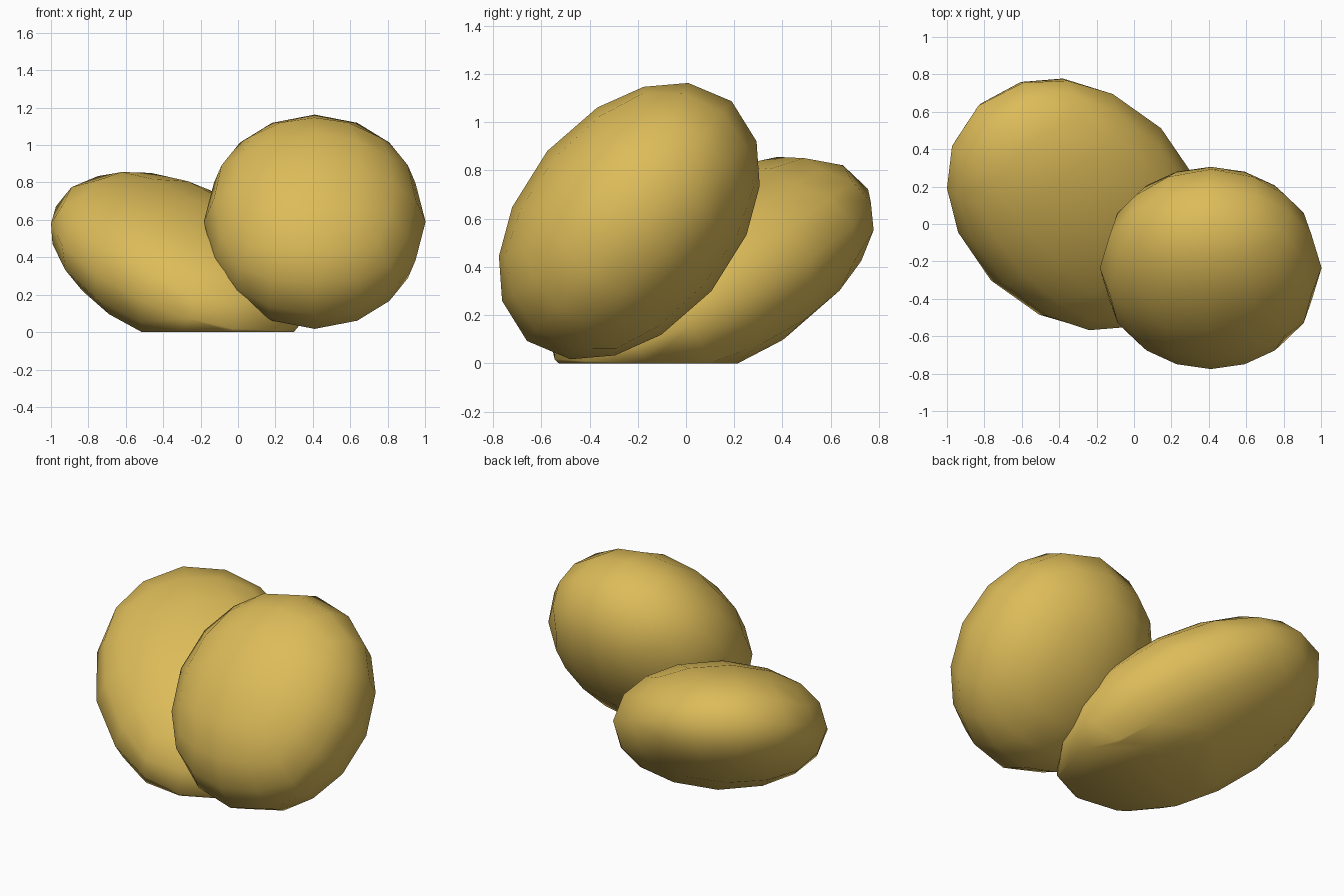
import bpy
import bmesh
from math import radians
from mathutils import Euler, Matrix, Vector

cube = bpy.data.objects.get("Cube")
if cube:
    bpy.data.objects.remove(cube, do_unlink=True)

# Single golden colour
gold = bpy.data.materials.new("golden_yellow")
gold.use_nodes = True
colour = (0.72, 0.50, 0.10, 1.0)
gold.diffuse_color = colour
gold.node_tree.nodes["Principled BSDF"].inputs["Base Color"].default_value = colour


def nugget(name, centre, radii, angles):
    """Low-poly rounded lump: a quad sphere, stretched, tilted and cut flat at the ground."""
    bm = bmesh.new()
    bmesh.ops.create_cube(bm, size=2)
    bmesh.ops.subdivide_edges(bm, edges=bm.edges[:], cuts=3, use_grid_fill=True)
    for v in bm.verts:
        # even out the spacing before rounding
        v.co = Vector([c * (0.83 + 0.17 * abs(c)) for c in v.co]).normalized() * 1.01
    place = Matrix.LocRotScale(Vector(centre), Euler([radians(a) for a in angles]), Vector(radii))
    bm.transform(place)

    # flat resting face
    cut = bmesh.ops.bisect_plane(bm, geom=bm.verts[:] + bm.edges[:] + bm.faces[:],
                                 plane_co=(0, 0, 0), plane_no=(0, 0, -1), clear_outer=True)
    rim = [e for e in cut["geom_cut"] if isinstance(e, bmesh.types.BMEdge)]
    if rim:
        bmesh.ops.contextual_create(bm, geom=rim)
    bmesh.ops.recalc_face_normals(bm, faces=bm.faces[:])
    for f in bm.faces:
        f.smooth = True

    mesh = bpy.data.meshes.new(name)
    bm.to_mesh(mesh)
    bm.free()
    mesh.materials.append(gold)
    obj = bpy.data.objects.new(name, mesh)
    bpy.context.collection.objects.link(obj)
    return obj


# Upright lump leaning back, and the flatter lump lying behind it
nugget("upright_nugget", (0.41, -0.235, 0.59), (0.587, 0.443, 0.647), (-40.5, 0, 0))
nugget("lying_nugget", (-0.31, 0.105, 0.37), (0.817, 0.607, 0.362), (-6.3, -25.9, 134.6))
